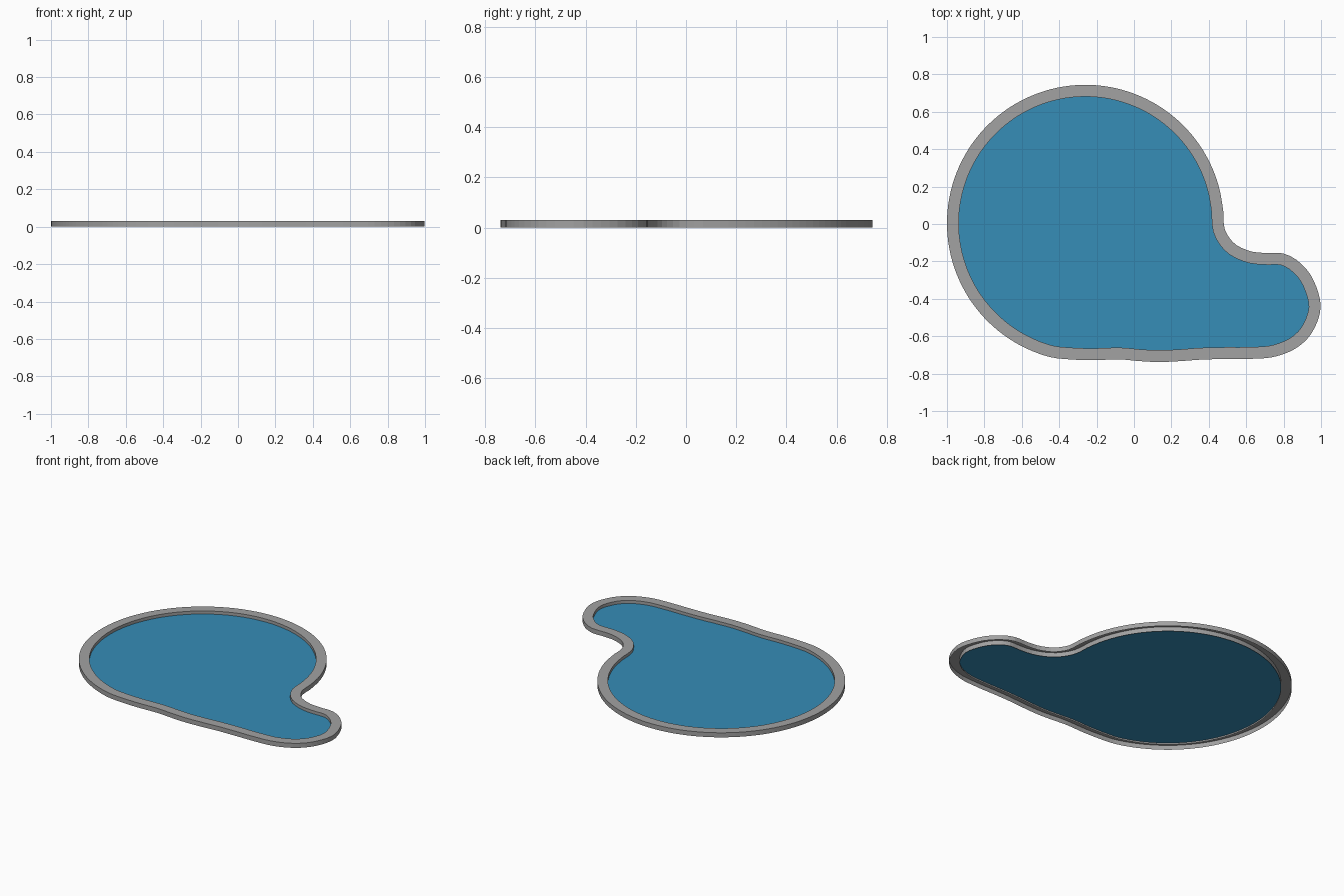
import bpy, bmesh, math
from mathutils import Vector

if "Cube" in bpy.data.objects:
    bpy.data.objects.remove(bpy.data.objects["Cube"])

TOP, WATER_Z, RIM, STONE, SEG = 0.03, 0.01, 0.063, 0.067, 2


def material(name, col):
    m = bpy.data.materials.new(name)
    m.diffuse_color = (*col, 1)
    m.use_nodes = True
    m.node_tree.nodes["Principled BSDF"].inputs["Base Color"].default_value = m.diffuse_color
    return m


def make_object(name, bm, mat):
    me = bpy.data.meshes.new(name)
    bm.to_mesh(me)
    bm.free()
    me.materials.append(mat)
    ob = bpy.data.objects.new(name, me)
    bpy.context.collection.objects.link(ob)


# Outer outline: big round basin, wavy front edge, small round lobe, inner bend
ctrl = [Vector((-0.26 + 0.74 * math.cos(math.radians(a)), 0.004 + 0.74 * math.sin(math.radians(a))))
        for a in range(5, 256, 10)]
ctrl += [Vector(p) for p in (
    (-0.34, -0.724), (-0.22, -0.728), (-0.08, -0.724), (0.03, -0.733), (0.135, -0.738),
    (0.25, -0.733), (0.36, -0.725), (0.48, -0.722), (0.62, -0.721), (0.75, -0.710),
    (0.87, -0.662), (0.955, -0.575), (0.998, -0.44), (0.957, -0.295), (0.885, -0.205),
    (0.80, -0.158), (0.70, -0.155), (0.62, -0.145), (0.54, -0.107), (0.492, -0.045), (0.479, 0.01))]


def spline(pts, sub=24):
    out, n = [], len(pts)
    for i in range(n):
        a, b, c, d = (pts[(i + k - 1) % n] for k in range(4))
        for s in range(sub):
            t = s / sub
            out.append(0.5 * (2 * b + (c - a) * t + (2 * a - 5 * b + 4 * c - d) * t * t
                              + (3 * b - a - 3 * c + d) * t ** 3))
    return out


def resample(pts, step):
    loop = pts + [pts[0]]
    acc = [0.0]
    for p, q in zip(loop, loop[1:]):
        acc.append(acc[-1] + (q - p).length)
    n = round(acc[-1] / step) * SEG
    out, j = [], 0
    for i in range(n):
        s = acc[-1] * i / n
        while acc[j + 1] < s:
            j += 1
        out.append(loop[j].lerp(loop[j + 1], (s - acc[j]) / (acc[j + 1] - acc[j])))
    return out


def offset(pts, d):
    n, out = len(pts), []
    for i in range(n):
        t = (pts[(i + 1) % n] - pts[i - 1]).normalized()
        out.append(pts[i] + Vector((-t.y, t.x)) * d)
    return out


# Space the stones evenly along the middle of the rim
mid = resample(offset(spline(ctrl), RIM / 2), STONE)
outer, inner = offset(mid, -RIM / 2), offset(mid, RIM / 2)
n = len(mid)

# Coping stones: separate shells, open underneath
bm = bmesh.new()
for k in range(0, n, SEG):
    rows = []
    for i in range(k, k + SEG + 1):
        o, p = outer[i % n], inner[i % n]
        rows.append([bm.verts.new((v.x, v.y, z)) for v, z in ((o, 0), (o, TOP), (p, TOP), (p, 0))])
    for a, b in zip(rows, rows[1:]):
        for j in range(3):
            bm.faces.new((a[j], b[j], b[j + 1], a[j + 1]))
make_object("coping_stones", bm, material("stone grey", (0.36, 0.36, 0.36)))

# Water surface
bm = bmesh.new()
bm.faces.new([bm.verts.new((p.x, p.y, WATER_Z)) for p in inner])
make_object("water", bm, material("water blue", (0.037, 0.266, 0.474)))
